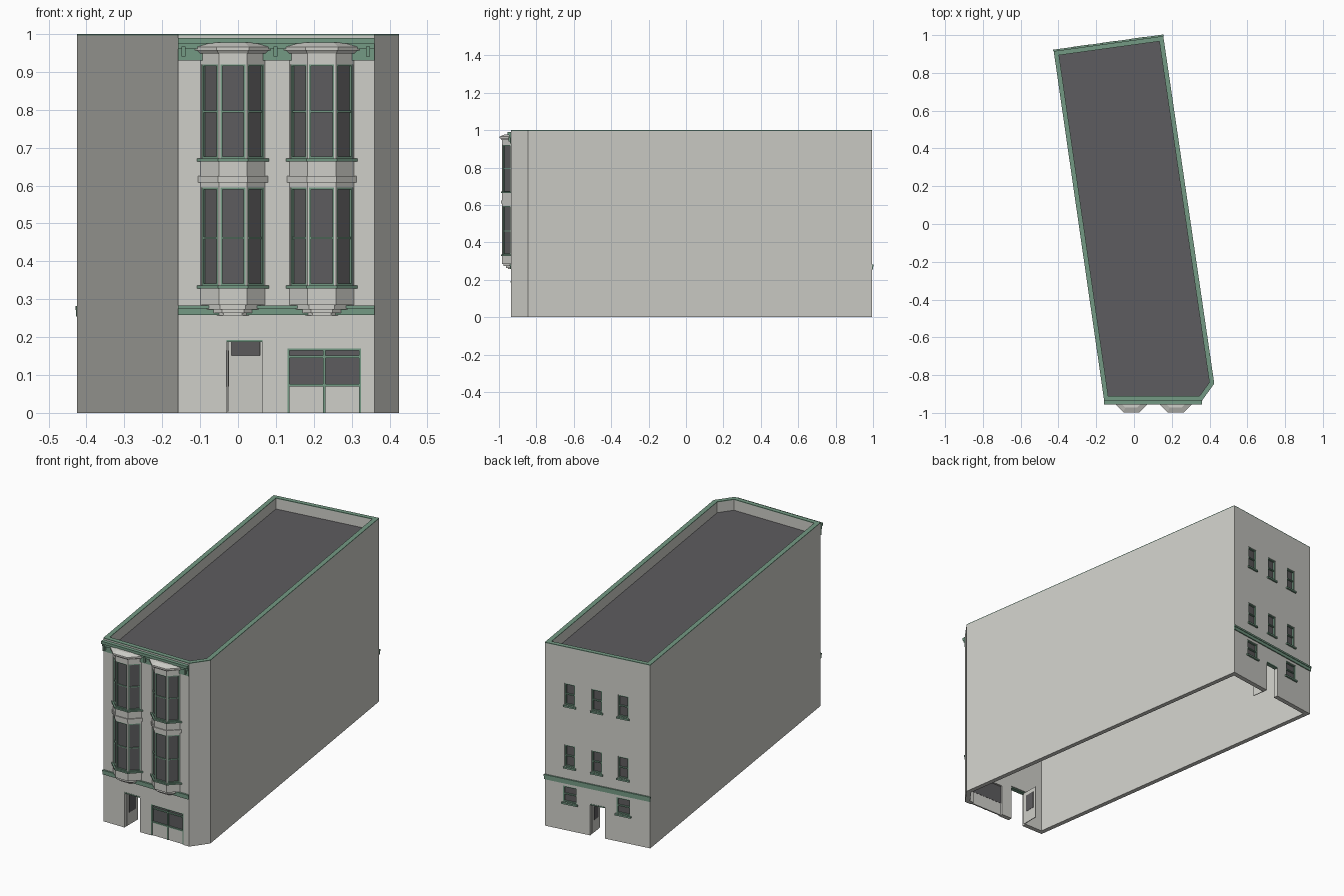
import bpy, bmesh
from mathutils import Vector

if "Cube" in bpy.data.objects:
    bpy.data.objects.remove(bpy.data.objects["Cube"])


def material(name, r, g, b):
    m = bpy.data.materials.new(name)
    m.use_nodes = True
    m.diffuse_color = (r, g, b, 1)
    m.node_tree.nodes["Principled BSDF"].inputs["Base Color"].default_value = (r, g, b, 1)
    return m


STONE = material("pale stone", .62, .62, .58)
GREEN = material("trim green", .175, .32, .23)
GLASS = material("dark glass", .11, .107, .112)
ROOF = material("roof grey", .11, .107, .115)

# Footprint, counter-clockwise from the front left corner
OUTLINE = [Vector(p) for p in ((-.158, -.935), (.36, -.935), (.425, -.845),
                               (.155, .995), (-.425, .915))]
FRONT = (OUTLINE[0], OUTLINE[1])
BACK = (OUTLINE[3], OUTLINE[4])
WALL = .025


def finish(name, bm, mat):
    bmesh.ops.recalc_face_normals(bm, faces=bm.faces)
    me = bpy.data.meshes.new(name)
    bm.to_mesh(me)
    bm.free()
    me.materials.append(mat)
    ob = bpy.data.objects.new(name, me)
    bpy.context.scene.collection.objects.link(ob)
    return ob


def axes(seg):
    d = (seg[1] - seg[0]).normalized()
    return d, Vector((d.y, -d.x))


def prism(bm, low, high, z0, z1):
    lo = [bm.verts.new((p.x, p.y, z0)) for p in low]
    hi = [bm.verts.new((p.x, p.y, z1)) for p in high]
    n = len(lo)
    bm.faces.new(lo)
    bm.faces.new(hi)
    for i in range(n):
        j = (i + 1) % n
        bm.faces.new((lo[i], lo[j], hi[j], hi[i]))


def boxes(name, seg, items, mat):
    """Boxes on a wall segment: (start, end, low, high, inner offset, outer offset)."""
    d, n = axes(seg)
    bm = bmesh.new()
    for s0, s1, z0, z1, o0, o1 in items:
        base = [seg[0] + d * s + n * o for s, o in ((s0, o0), (s1, o0), (s1, o1), (s0, o1))]
        prism(bm, base, base, z0, z1)
    return finish(name, bm, mat)


def inset(pts, t):
    out = []
    for i, p in enumerate(pts):
        n1 = axes((pts[i - 1], p))[1]
        n2 = axes((p, pts[(i + 1) % len(pts)]))[1]
        out.append(p - (n1 + n2) * t / (1 + n1.dot(n2)))
    return out


def ring(name, z0, z1, mat):
    bm = bmesh.new()
    loops = [[bm.verts.new((p.x, p.y, z)) for p in pts]
             for pts, z in ((OUTLINE, z0), (OUTLINE, z1),
                            (inset(OUTLINE, WALL), z1), (inset(OUTLINE, WALL), z0))]
    for k in range(4):
        a, b = loops[k], loops[(k + 1) % 4]
        for i in range(len(a)):
            j = (i + 1) % len(a)
            bm.faces.new((a[i], a[j], b[j], b[i]))
    return finish(name, bm, mat)


def window(name, seg, s0, s1, z0, z1, o0, o1, t, rails=(), mullions=()):
    """Green frame with rails and mullions, and a glass pane behind it."""
    bars = [(s0, s1, z0, z0 + t, o0, o1), (s0, s1, z1 - t, z1, o0, o1)]
    bars += [(s, s + t, z0 + t, z1 - t, o0, o1) for s in (s0, s1 - t)]
    bars += [(s0 + t, s1 - t, z - t / 2, z + t / 2, o0, o1 - .001) for z in rails]
    bars += [(s - t / 2, s + t / 2, z0 + t, z1 - t, o0, o1 - .0005) for s in mullions]
    boxes(name + "_frame", seg, bars, GREEN)
    boxes(name + "_glass", seg, [(s0, s1, z0, z1, o0 - .003, o0 + .001)], GLASS)


# Walls with openings
walls = ring("walls", 0, .996, STONE)
back_len = (BACK[1] - BACK[0]).length
columns = [back_len * u for u in (.238, .494, .745)]
front_door = (.128, .223, .193)
shop = (.288, .483, .17)
back_door = (.252, .333, .172)
back_windows = [(c - .029, c + .029, z, z + .118) for z in (.347, .682) for c in columns]
back_windows += [(c - .038, c + .038, .152, .24) for c in (columns[0], columns[2])]

cutters = [
    boxes("front_cutter", FRONT, [(s0, s1, -.1, z, -.05, .05) for s0, s1, z in (front_door, shop)], STONE),
    boxes("back_cutter", BACK, [(back_door[0], back_door[1], -.1, back_door[2], -.05, .05)]
          + [w + (-.05, .05) for w in back_windows], STONE)]
for c in cutters:
    c.hide_render = True
    mod = walls.modifiers.new("opening", "BOOLEAN")
    mod.operation, mod.solver, mod.object = "DIFFERENCE", "EXACT", c
graph = bpy.context.evaluated_depsgraph_get()
cut_mesh = bpy.data.meshes.new_from_object(walls.evaluated_get(graph))
walls.modifiers.clear()
walls.data = cut_mesh
for c in cutters:
    bpy.data.objects.remove(c)

# Parapet cap and sunken roof
ring("parapet_cap", .996, 1, GREEN)
bm = bmesh.new()
deck = inset(OUTLINE, WALL)
prism(bm, deck, deck, .932, .94)
finish("roof_deck", bm, ROOF)

# Belt courses
front_len = (FRONT[1] - FRONT[0]).length
boxes("front_belt", FRONT, [(0, front_len, .258, .275, 0, .006), (0, front_len, .275, .283, 0, .01)], GREEN)
boxes("back_belt", BACK, [(-.002, back_len + .002, .255, .272, 0, .005),
                          (-.003, back_len + .003, .272, .282, 0, .008)], GREEN)

# Front cornice with brackets
boxes("cornice", FRONT, [(0, front_len, .93, .96, 0, .005), (0, front_len, .96, .975, 0, .011),
                         (0, front_len, .975, .99, 0, .02)], GREEN)
boxes("cornice_brackets", FRONT, [(s - .005, s + .005, .94, .967, 0, .015)
                                  for s in (.014, .257, .501)], GREEN)


# Bay windows
def bay_plan(cx, g):
    """Trapezoid bay outline grown outwards by g."""
    hb, hf, y = .085 + g * 1.414, .037 + g * .414, -.935
    return [Vector(p) for p in ((cx - hb, y), (cx - hf, y - .048 - g),
                                (cx + hf, y - .048 - g), (cx + hb, y))]


def bay_layers(name, cx, layers, mat):
    bm = bmesh.new()
    for z0, z1, g0, g1 in layers:
        prism(bm, bay_plan(cx, g0), bay_plan(cx, g1), z0, z1)
    finish(name, bm, mat)


STOREYS = ((.336, .595, .462), (.671, .92, .795))
for side, cx in (("right", -.0135), ("left", .221)):
    bay_layers(side + "_bay_base", cx, [(.257, .264, -.03, -.03), (.264, .273, -.02, -.02),
                                        (.273, .285, -.008, -.008), (.285, .33, 0, 0)], STONE)
    bay_layers(side + "_bay_spandrel", cx, [(.595, .664, 0, 0), (.608, .625, .005, .005)], STONE)
    bay_layers(side + "_bay_head", cx, [(.92, .948, 0, 0), (.948, .957, .004, .01),
                                        (.957, .966, .014, .014), (.966, .977, .014, -.012)], STONE)
    bay_layers(side + "_bay_sills", cx, [(z - .008, z, .007, .007) for z in (.336, .671)], GREEN)
    plan = bay_plan(cx, 0)
    for floor, (z0, z1, rail) in zip(("lower", "upper"), STOREYS):
        label = side + "_bay_" + floor
        bay_layers(label + "_core", cx, [(z0, z1, -.009, -.009)], GLASS)
        for i, part in enumerate(("right_pane", "front_pane", "left_pane")):
            seg = (plan[i], plan[i + 1])
            w = (seg[1] - seg[0]).length
            boxes(label + "_" + part + "_posts", seg,
                  [(0, .004, z0, z1, -.009, 0), (w - .004, w, z0, z1, -.009, 0)], STONE)
            window(label + "_" + part, seg, .004, w - .004, z0, z1, -.008, -.001, .005, [rail])

# Shop window
s0, s1, top = shop
window("shop_window", FRONT, s0, s1, .07, top, -.012, -.002, .006, [.148], [(s0 + s1) / 2])
boxes("shop_panels", FRONT, [(s0, s1, 0, .07, -.014, -.006)], STONE)
boxes("shop_posts", FRONT, [(s - .003, s + .003, 0, .07, -.012, -.002)
                            for s in (s0 + .003, (s0 + s1) / 2, s1 - .003)], GREEN)


# Open doors, swung inwards
def open_door(name, seg, door):
    d, n = axes(seg)
    hinge = seg[0] + d * (door[0] + .001) - n * .015
    leaf = (hinge, hinge - n)
    w, h = door[1] - door[0], door[2] - .006
    boxes(name + "_leaf", leaf, [(0, w, .004, h, 0, .004)], STONE)
    boxes(name + "_glass", leaf, [(.018, w - .018, .07, h - .022, -.001, .005)], GLASS)
    boxes(name + "_header", seg, [(door[0], door[1], h, door[2], -.02, .002)], GREEN)


open_door("front_door", FRONT, front_door)
open_door("back_door", BACK, back_door)

# Rear windows and sills
for i, (a, b, z0, z1) in enumerate(back_windows):
    window("back_window_%d" % (i + 1), BACK, a, b, z0, z1, -.012, -.002, .006, [(z0 + z1) / 2])
    boxes("back_sill_%d" % (i + 1), BACK, [(a - .006, b + .006, z0 - .009, z0, -.01, .009)], GREEN)
